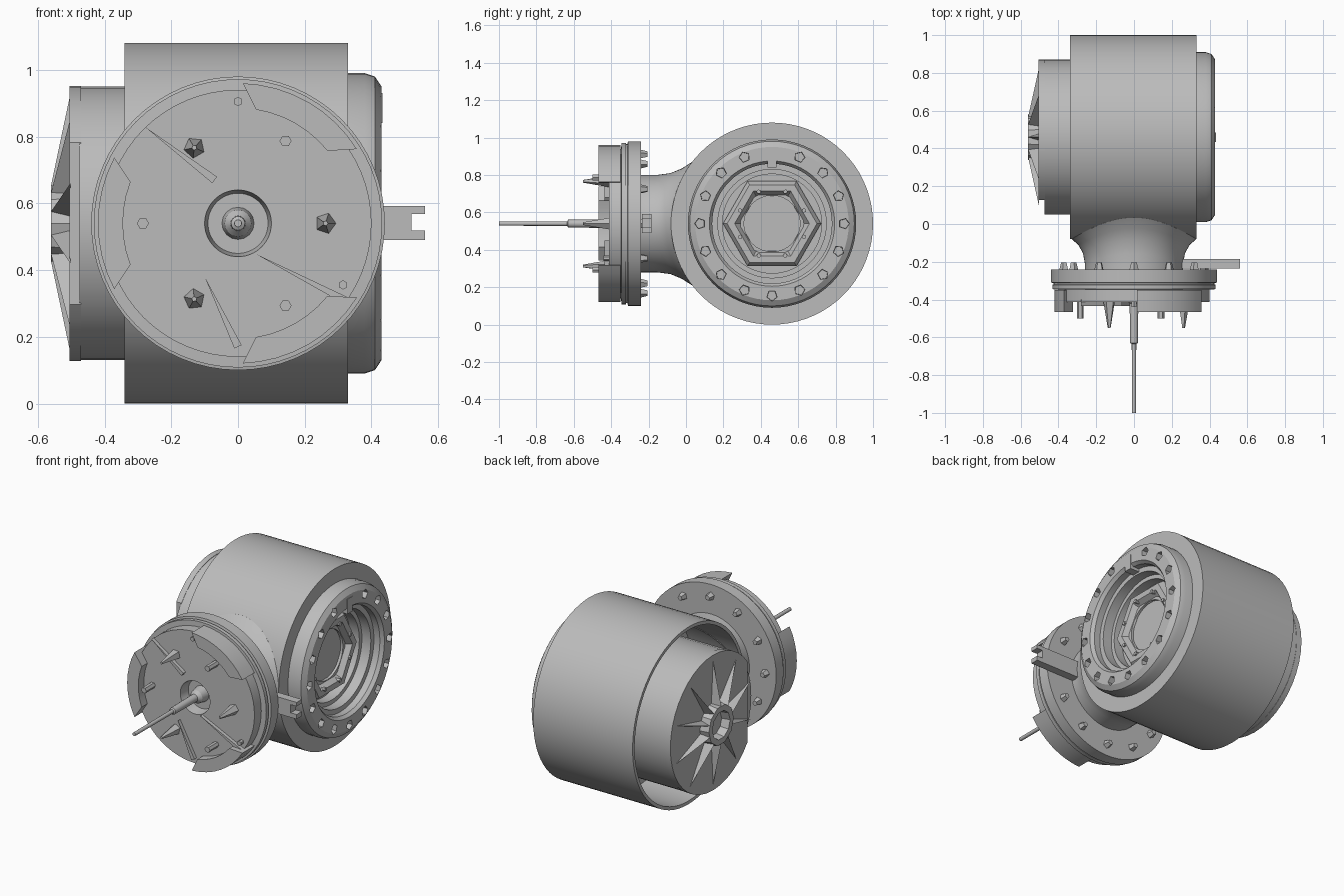
import bpy, bmesh
from math import sin, cos, pi, tau, sqrt, radians
from mathutils import Vector

if "Cube" in bpy.data.objects:
    bpy.data.objects.remove(bpy.data.objects["Cube"], do_unlink=True)

grey = bpy.data.materials.new("plain grey")
grey.use_nodes = True
grey.diffuse_color = (0.5, 0.5, 0.5, 1)
grey.node_tree.nodes["Principled BSDF"].inputs["Base Color"].default_value = (0.5, 0.5, 0.5, 1)

CY, CZ, R = 0.46, 0.54, 0.54     # drum centre and housing radius


def polar(axis, r, h, a):
    """Point at radius r, angle a and height h along the housing (X) or flange (Y) axis."""
    if axis == "X":
        return Vector((h, CY + r * cos(a), CZ + r * sin(a)))
    return Vector((r * cos(a), h, CZ + r * sin(a)))


def finish(name, bm, smooth=True):
    bmesh.ops.remove_doubles(bm, verts=bm.verts, dist=1e-5)
    bmesh.ops.recalc_face_normals(bm, faces=bm.faces)
    mesh = bpy.data.meshes.new(name)
    bm.to_mesh(mesh)
    bm.free()
    mesh.materials.append(grey)
    ob = bpy.data.objects.new(name, mesh)
    bpy.context.collection.objects.link(ob)
    if smooth:
        bpy.ops.object.select_all(action="DESELECT")
        ob.select_set(True)
        bpy.context.view_layer.objects.active = ob
        bpy.ops.object.shade_smooth_by_angle(angle=radians(30))
    return ob


def bridge(bm, rings):
    for lo, hi in zip(rings, rings[1:]):
        for i in range(len(lo)):
            j = (i + 1) % len(lo)
            bm.faces.new((lo[i], lo[j], hi[j], hi[i]))


def lathe(name, axis, profile, segs=64):
    bm = bmesh.new()
    rings = [[bm.verts.new(polar(axis, r, h, tau * i / segs)) for i in range(segs)]
             for r, h in profile]
    bridge(bm, rings)
    bmesh.ops.dissolve_degenerate(bm, dist=1e-5, edges=bm.edges)
    return finish(name, bm)


def add_prism(bm, points, vec):
    low = [bm.verts.new(p) for p in points]
    high = [bm.verts.new(Vector(p) + Vector(vec)) for p in points]
    bridge(bm, [low, high])
    bm.faces.new(low)
    bm.faces.new(high)


def add_peg(bm, axis, r, a, h0, h1, r0, r1, sides):
    """Tapered peg parallel to the axis."""
    c = polar(axis, r, 0, a) - polar(axis, 0, 0, 0)
    rings = [[bm.verts.new(polar(axis, rr, h, tau * i / sides + a) + c) for i in range(sides)]
             for rr, h in ((r0, h0), (r1, h1))]
    bridge(bm, rings)
    for ring in rings:
        bm.faces.new(ring)


def pegs(name, axis, r, angles, h0, h1, r0, r1, sides):
    bm = bmesh.new()
    for a in angles:
        add_peg(bm, axis, r, a, h0, h1, r0, r1, sides)
    return finish(name, bm, False)


def turns(n, start=0.0):
    return [start + tau * i / n for i in range(n)]


def cut(ob, cutter):
    cutter.hide_render = True
    cutter.hide_set(True)
    mod = ob.modifiers.new("cut", "BOOLEAN")
    mod.operation = "DIFFERENCE"
    mod.solver = "EXACT"
    mod.object = cutter


# Housing shell, open on its right end
lathe("housing_shell", "X", [(0, 0.2), (0.44, 0.2), (0.44, 0.33), (R, 0.33), (R, -0.34),
                             (0.52, -0.34), (0.52, 0.0), (0, 0.0)], 72)

# Bolt ring with stepped recess on the left end
ring = lathe("bolt_ring", "X", [(0, 0.21), (0.45, 0.21), (0.45, 0.38), (0.44, 0.41), (0.41, 0.43),
                                (0.335, 0.43), (0.32, 0.41), (0.32, 0.37), (0.29, 0.37),
                                (0.29, 0.31), (0.265, 0.31), (0.265, 0.25), (0, 0.25)])
cut(ring, pegs("ring_hole_cutter", "X", 0.385, [a for a in turns(16, pi / 2)][1:],
               0.385, 0.45, 0.027, 0.03, 5))
bm = bmesh.new()
add_prism(bm, [(0.33, 0.435, z) for z in (0.84, 0.93)] + [(0.33, 0.485, z) for z in (0.93, 0.84)],
          (0.103, 0, 0))
finish("ring_key", bm, False)

# Hexagonal retainer inside the recess
lathe("hex_retainer", "X", [(0.262, 0.25), (0.262, 0.28), (0.24, 0.31), (0.2, 0.31),
                            (0.17, 0.27), (0.17, 0.25)], 6)
lathe("inner_disc", "X", [(0, 0.25), (0.17, 0.25), (0.17, 0.28), (0.15, 0.28),
                          (0.15, 0.265), (0, 0.265)], 32)
pegs("retainer_bolts", "X", 0.185, turns(8, pi / 8), 0.25, 0.32, 0.012, 0.012, 6)

# Inner drum with a step on its front
lathe("drum", "X", [(0, -0.01), (0.41, -0.01), (0.41, -0.475), (0, -0.475)], 40)
half = 0.93
bm = bmesh.new()
arc = [-pi + 0.63 + i * (tau - 1.26) / 32 for i in range(33)]
add_prism(bm, [polar("X", 0.412, -0.47, a) for a in arc], (-0.035, 0, 0))
finish("drum_end", bm)

# Pointed ribs and hub on the drum end
bm = bmesh.new()
for a in turns(10, pi / 2):
    foot = [polar("X", 0.1, -0.5, a + s) for s in (-0.2, 0.2)]
    tip = polar("X", 0.39, -0.502, a)
    crest = polar("X", 0.115, -0.56, a)
    v = [bm.verts.new(p) for p in foot + [tip, crest]]
    for f in ((0, 1, 2), (0, 1, 3), (1, 2, 3), (0, 2, 3)):
        bm.faces.new([v[i] for i in f])
finish("drum_ribs", bm, False)
lathe("drum_hub", "X", [(0, -0.5), (0.13, -0.5), (0.12, -0.56), (0.085, -0.56),
                        (0.075, -0.51), (0, -0.51)], 10)

# Flared neck, its root following the housing surface
bm = bmesh.new()
rings = []
for r, gap, blend in ((0.33, -0.03, 1), (0.33, 0.0, 1), (0.295, 0.03, 1), (0.27, 0.075, 1),
                      (0.26, 0.12, 0.8), (0.26, 0, 0)):
    loop = []
    for a in turns(64):
        surface = CY - sqrt(R * R - (r * sin(a)) ** 2) - gap
        loop.append(bm.verts.new(polar("Y", r, blend * surface - (1 - blend) * 0.25, a)))
    rings.append(loop)
bridge(bm, rings)
finish("neck", bm)

# Front flange with stepped rim and centre socket
lathe("flange", "Y", [(0, -0.24), (0.44, -0.24), (0.44, -0.31), (0.425, -0.313), (0.425, -0.32),
                      (0.432, -0.322), (0.432, -0.345), (0.4, -0.347), (0.4, -0.413),
                      (0.1, -0.413), (0.09, -0.35), (0, -0.35)])
pegs("flange_bolts", "Y", 0.37, turns(12), -0.245, -0.205, 0.026, 0.016, 5)

# Three raised rim tabs
for n, mid in enumerate(turns(3, pi / 3)):
    bm = bmesh.new()
    spans = [mid + radians(d) for d in range(-28, 29, 7)]
    pts = [polar("Y", 0.42, -0.35, a) for a in spans]
    pts += [polar("Y", 0.345, -0.35, a) for a in reversed(spans[1:-1])]
    add_prism(bm, pts, (0, -0.117, 0))
    finish(f"rim_tab_{n + 1}", bm)

# Pins, cones and slivers on the flange face
pegs("face_pins", "Y", 0.285, turns(3, pi / 3), -0.4, -0.5, 0.018, 0.018, 6)
pegs("face_cones", "Y", 0.262, turns(3), -0.4, -0.55, 0.034, 0.008, 5)
pegs("small_pins", "Y", 0.365, (pi / 2, -0.53), -0.4, -0.44, 0.014, 0.014, 6)
bm = bmesh.new()
for x0, z0, x1, z1 in ((-0.28, 0.83, -0.07, 0.67), (0.05, 0.45, 0.34, 0.3), (-0.1, 0.38, 0, 0.17)):
    side = Vector((z1 - z0, 0, x0 - x1)).normalized() * 0.012
    end = Vector((x1, -0.4, z1))
    add_prism(bm, [Vector((x0, -0.4, z0)), end + side, end - side], (0, -0.035, 0))
finish("face_slivers", bm, False)

# Centre rod, stepped down to a thin tip
lathe("centre_rod", "Y", [(0, -0.34), (0.05, -0.34), (0.04, -0.4), (0.023, -0.42), (0.021, -0.63),
                          (0.012, -0.635), (0.011, -1.0), (0, -1.0)], 16)

# Forked side bracket
bm = bmesh.new()
outline = [(0.25, 0.49), (0.56, 0.49), (0.56, 0.518), (0.52, 0.518), (0.52, 0.568),
           (0.56, 0.568), (0.56, 0.592), (0.25, 0.592)]
add_prism(bm, [(x, -0.235, z) for x, z in outline], (0, 0.05, 0))
finish("fork_bracket", bm, False)
